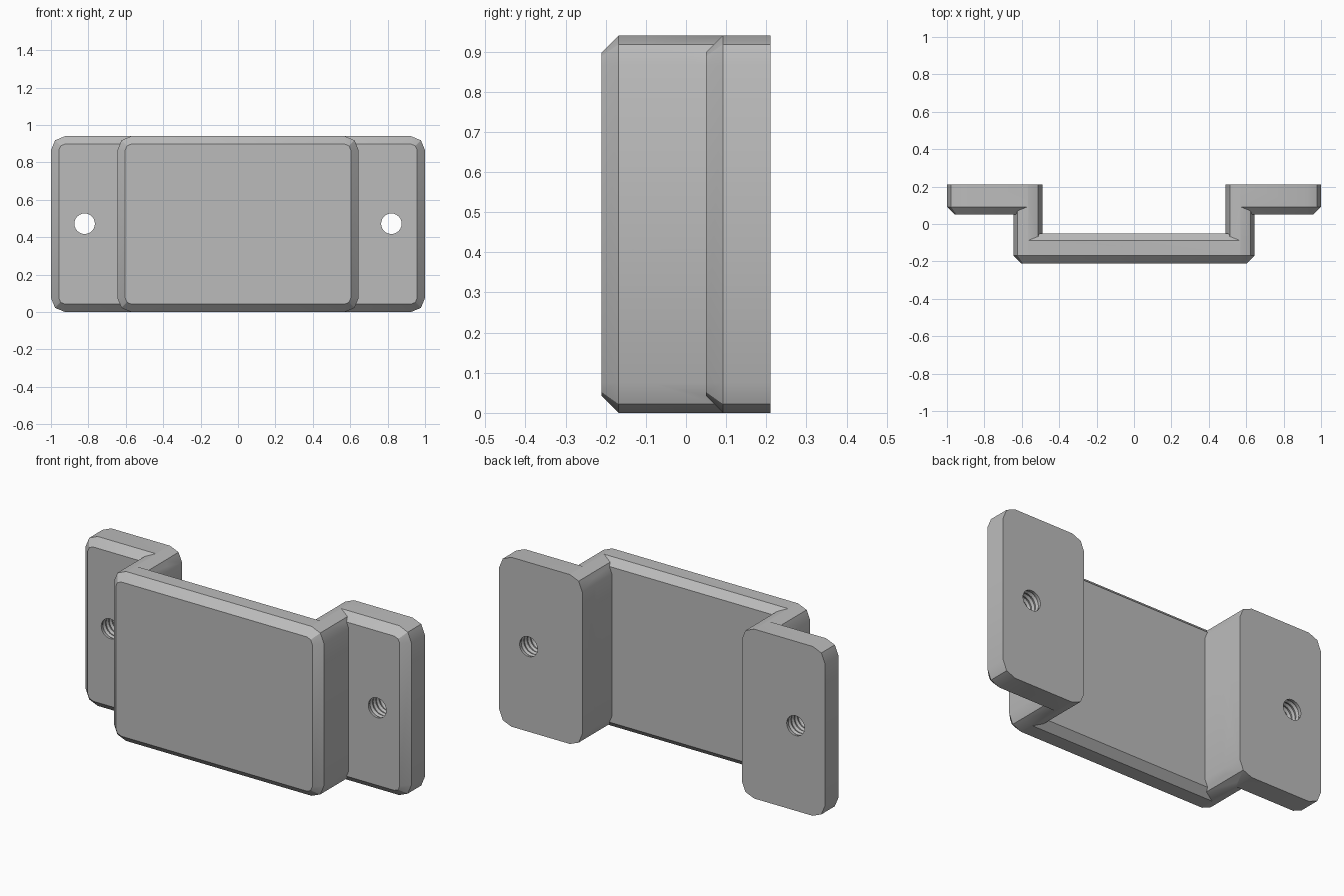
import bpy, bmesh
from math import sin, cos, pi, radians

HEIGHT, BACK, CORNER, CHAMFER = 0.94, 0.21, 0.075, 0.042

cube = bpy.data.objects.get("Cube")
if cube:
    bpy.data.objects.remove(cube, do_unlink=True)

metal = bpy.data.materials.new("plain grey")
metal.use_nodes = True
grey = (0.5, 0.5, 0.5, 1)
metal.diffuse_color = grey
metal.node_tree.nodes["Principled BSDF"].inputs["Base Color"].default_value = grey


def loft(name, rings):
    """Join equal rings of points into a closed solid."""
    bm = bmesh.new()
    loops = [[bm.verts.new(p) for p in ring] for ring in rings]
    n = len(loops[0])
    for a, b in zip(loops, loops[1:]):
        for i in range(n):
            j = (i + 1) % n
            bm.faces.new((a[i], a[j], b[j], b[i]))
    bm.faces.new(loops[0])
    bm.faces.new(loops[-1])
    bmesh.ops.recalc_face_normals(bm, faces=bm.faces)
    mesh = bpy.data.meshes.new(name)
    bm.to_mesh(mesh)
    bm.free()
    mesh.materials.append(metal)
    obj = bpy.data.objects.new(name, mesh)
    bpy.context.collection.objects.link(obj)
    return obj


def outline(x0, x1, y, inset):
    """Upright rectangle with two-step rounded corners."""
    r = CORNER - inset
    pts = []
    for k, (cx, cz) in enumerate(((x1 - CORNER, HEIGHT - CORNER), (x0 + CORNER, HEIGHT - CORNER),
                                  (x0 + CORNER, CORNER), (x1 - CORNER, CORNER))):
        for s in range(3):
            a = k * pi / 2 + s * pi / 4
            pts.append((cx + r * cos(a), y, cz + r * sin(a)))
    return pts


def slab(name, x0, x1, y0, y1, front=0, back=0):
    """Rounded plate with optional chamfers on its front and back rims."""
    steps = [(y0, front)]
    if front:
        steps.append((y0 + front, 0))
    if back:
        steps.append((y1 - back, 0))
    steps.append((y1, back))
    return loft(name, [outline(x0, x1, y, i) for y, i in steps])


def combine(target, other, operation):
    mod = target.modifiers.new(operation, 'BOOLEAN')
    mod.operation = operation
    mod.solver = 'EXACT'
    mod.object = other
    bpy.context.view_layer.objects.active = target
    bpy.ops.object.modifier_apply(modifier=mod.name)
    bpy.data.objects.remove(other, do_unlink=True)


# Front plate of the channel
bracket = slab("bracket", -0.645, 0.645, -BACK, -0.05, CHAMFER, 0.038)

for side in (-1, 1):
    # Side web and mounting flange
    for name, a, b, y0, front in (("web", 0.49, 0.645, -0.165, 0),
                                  ("flange", 0.49, 1, 0.05, CHAMFER)):
        x0, x1 = sorted((side * a, side * b))
        combine(bracket, slab(name, x0, x1, y0, BACK, front), 'UNION')

    # Screw hole with shallow thread grooves
    rings = []
    for i in range(15):
        y = 0.03 + i * 0.2 / 14
        r = 0.055 + (0.006 if i % 2 and 0.06 < y < 0.2 else 0)
        rings.append([(side * 0.82 + r * cos(t * pi / 12), y, 0.472 + r * sin(t * pi / 12))
                      for t in range(24)])
    combine(bracket, loft("screw_hole", rings), 'DIFFERENCE')

# Smooth the gentle corner steps, keep chamfers crisp
bpy.ops.object.select_all(action='DESELECT')
bracket.select_set(True)
bpy.context.view_layer.objects.active = bracket
bpy.ops.object.shade_smooth_by_angle(angle=radians(30))
